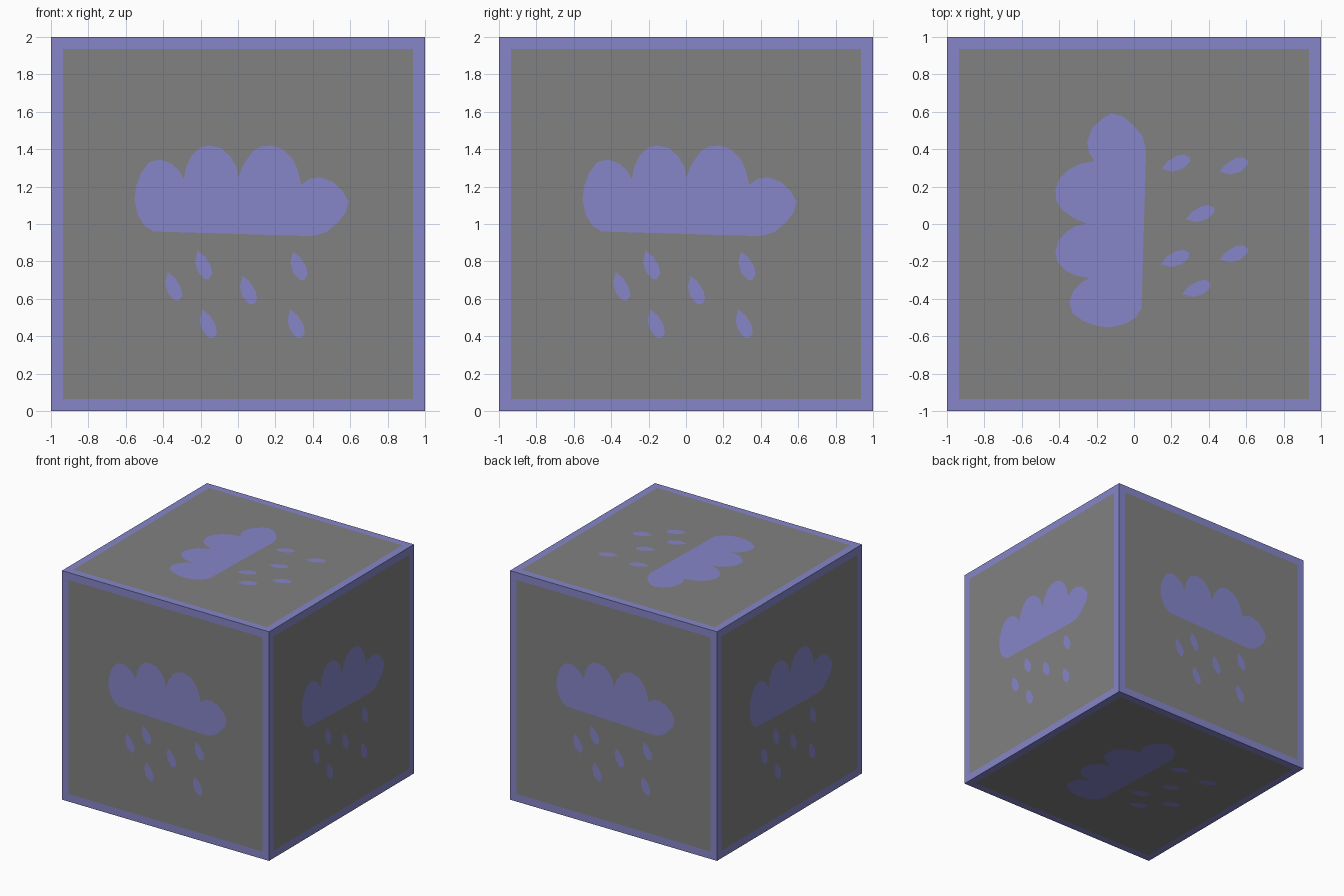
import bpy, bmesh
from mathutils import Vector
from mathutils.geometry import delaunay_2d_cdt

if "Cube" in bpy.data.objects:
    bpy.data.objects.remove(bpy.data.objects["Cube"])


def material(name, rgb):
    m = bpy.data.materials.new(name)
    m.diffuse_color = (*rgb, 1)
    m.use_nodes = True
    m.node_tree.nodes["Principled BSDF"].inputs["Base Color"].default_value = m.diffuse_color
    return m


MATS = [material("stone_grey", (0.22, 0.22, 0.22)),
        material("soft_purple", (0.238, 0.238, 0.59))]

# Rain cloud outline on a face, (u, v) measured from the face centre
CLOUD = [(-.45, -.04), (-.50, -.01), (-.535, .05), (-.553, .13), (-.545, .20),
         (-.52, .27), (-.475, .33), (-.42, .345), (-.36, .325), (-.315, .285),
         (-.29, .24), (-.275, .31), (-.245, .37), (-.20, .41), (-.15, .42),
         (-.09, .405), (-.04, .36), (-.01, .31), (.003, .25), (.03, .32),
         (.08, .39), (.125, .415), (.18, .42), (.24, .40), (.29, .35),
         (.32, .29), (.337, .21), (.38, .24), (.44, .25), (.51, .225),
         (.56, .175), (.592, .12), (.575, .06), (.53, .005), (.47, -.045),
         (.40, -.065)]
# One raindrop and where the six drops sit
DROP = [(-.03, .078), (-.045, .02), (-.03, -.035), (.005, -.073), (.03, -.075),
        (.047, -.045), (.04, -.005), (.01, .045)]
DROP_CENTRES = [(-.345, -.335), (-.185, -.22), (.055, -.355), (.325, -.225),
                (-.16, -.535), (.31, -.535)]


def square(h):
    return [(-h, -h), (h, -h), (h, h), (-h, h)]


# Flat face pattern: frame, panel, cloud and drops triangulated together
loops = [square(1), square(.935), CLOUD[::-1]]
loops += [[(x + cx, y + cy) for x, y in DROP] for cx, cy in DROP_CENTRES]
points, polys = [], []
for loop in loops:
    polys.append(list(range(len(points), len(points) + len(loop))))
    points += [Vector(p) for p in loop]
flat_verts, _, flat_faces, _, _, owners = delaunay_2d_cdt(points, [], polys, 0, 1e-5)

# Painted cube: the same pattern on all six sides
cube = bmesh.new()
X, Y, Z = Vector((1, 0, 0)), Vector((0, 1, 0)), Vector((0, 0, 1))
for normal, u in [(-Y, X), (X, Y), (Y, -X), (-X, -Y), (Z, Y), (-Z, Y)]:
    v = normal.cross(u)
    vs = [cube.verts.new(Z + normal + u * p.x + v * p.y) for p in flat_verts]
    for idx, own in zip(flat_faces, owners):
        f = cube.faces.new([vs[i] for i in idx])
        f.normal_update()
        if f.normal.dot(normal) < 0:
            f.normal_flip()
        # exactly two nested outlines (cube side + panel) means plain grey
        f.material_index = 0 if len(own) == 2 else 1
bmesh.ops.remove_doubles(cube, verts=cube.verts, dist=1e-5)

# Fragments: each owns the space where its linear function a*x+b*y+c*z+d is largest
CELLS = {
    "front_left_fragment": (0, 0, 0, 0),
    "front_right_fragment": (1, -.055, .458, -.861),
    "lower_front_right_fragment": (.793, -.101, -.464, -.133),
    "right_fragment": (.734, 1.088, -.005, .102),
    "back_top_fragment": (-.335, 1.29, .562, -.678),
    "lower_back_right_fragment": (.523, 1.452, -.311, .084),
    "lower_back_left_fragment": (-.327, 1.658, -.609, -.275),
    "left_fragment": (-.562, .491, .037, -.110),
    "top_left_fragment": (-.835, .734, 1.58, -3.203),
}
for name, mine in CELLS.items():
    bm = cube.copy()
    for other_name, other in CELLS.items():
        if other_name == name:
            continue
        a, b, c, d = (p - q for p, q in zip(mine, other))
        n = Vector((a, b, c))
        bmesh.ops.bisect_plane(bm, geom=bm.verts[:] + bm.edges[:] + bm.faces[:],
                               dist=1e-5, plane_co=n * (-d / n.length_squared),
                               plane_no=n, clear_inner=True)
        # close the cut with a flat break face
        rim = [e for e in bm.edges if e.is_boundary]
        if rim:
            bmesh.ops.edgeloop_fill(bm, edges=rim, mat_nr=0, use_smooth=False)
    bmesh.ops.recalc_face_normals(bm, faces=bm.faces)
    mesh = bpy.data.meshes.new(name)
    bm.to_mesh(mesh)
    bm.free()
    for m in MATS:
        mesh.materials.append(m)
    bpy.context.collection.objects.link(bpy.data.objects.new(name, mesh))
cube.free()
